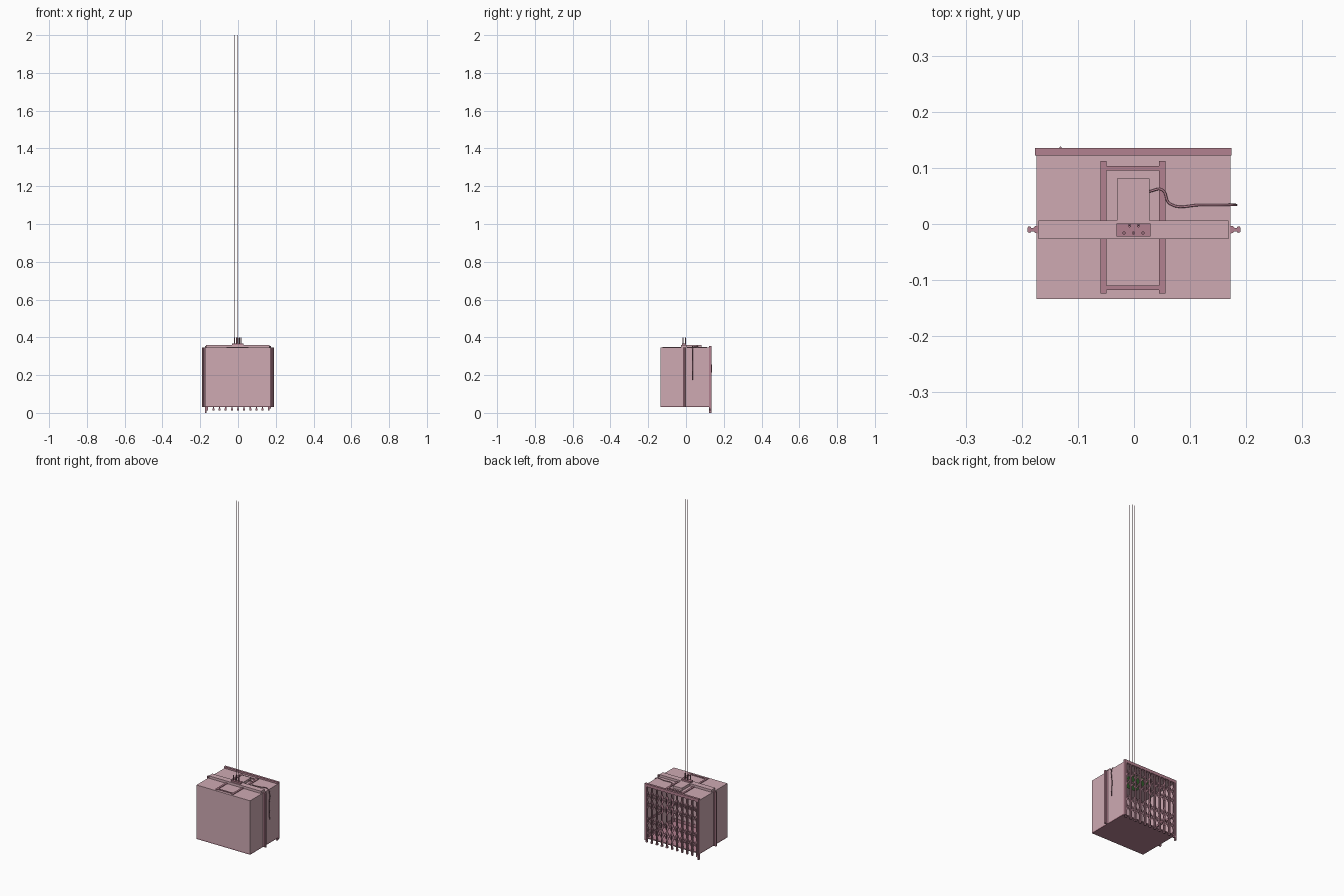
import bpy, bmesh, math
from mathutils import Vector

if "Cube" in bpy.data.objects:
    bpy.data.objects.remove(bpy.data.objects["Cube"])


def material(name, col):
    m = bpy.data.materials.new(name)
    m.diffuse_color = (*col, 1)
    m.use_nodes = True
    m.node_tree.nodes["Principled BSDF"].inputs["Base Color"].default_value = m.diffuse_color
    return m


PANEL = material("panel", (0.62, 0.40, 0.45))
TRIM = material("trim", (0.45, 0.22, 0.28))
GREEN = material("lamp_green", (0.12, 0.45, 0.10))


def finish(name, bm, mat):
    bmesh.ops.recalc_face_normals(bm, faces=bm.faces)
    me = bpy.data.meshes.new(name)
    bm.to_mesh(me)
    bm.free()
    ob = bpy.data.objects.new(name, me)
    bpy.context.collection.objects.link(ob)
    if mat:
        me.materials.append(mat)
    return ob


def add_box(bm, x, y, z):
    vs = bmesh.ops.create_cube(bm, size=1)["verts"]
    for v in vs:
        for i, (a, b) in enumerate((x, y, z)):
            v.co[i] = (a + b) / 2 + v.co[i] * (b - a)


def boxes(name, items, mat=PANEL):
    bm = bmesh.new()
    for it in items:
        add_box(bm, *it)
    return finish(name, bm, mat)


def add_strip(bm, x0, z0, x1, z1, y, w, t):
    # flat bar between two points in the gate plane
    a, b = Vector((x0, y, z0)), Vector((x1, y, z1))
    d = (b - a).normalized()
    n = Vector((-d.z, 0, d.x)) * w / 2
    pts = [a - n, b - n, b + n, a + n]
    lo = [bm.verts.new(p - Vector((0, t / 2, 0))) for p in pts]
    hi = [bm.verts.new(p + Vector((0, t / 2, 0))) for p in pts]
    bm.faces.new(lo)
    bm.faces.new(hi[::-1])
    for i in range(4):
        j = (i + 1) % 4
        bm.faces.new((lo[i], lo[j], hi[j], hi[i]))


def tube(name, pts, r, mat, kind="POLY", res=2):
    cu = bpy.data.curves.new(name, "CURVE")
    cu.dimensions = "3D"
    cu.bevel_depth = r
    cu.bevel_resolution = res
    cu.use_fill_caps = True
    sp = cu.splines.new(kind)
    if kind == "BEZIER":
        sp.bezier_points.add(len(pts) - 1)
        for p, c in zip(sp.bezier_points, pts):
            p.co = c
            p.handle_left_type = p.handle_right_type = "AUTO"
        sp.resolution_u = 6
    else:
        sp.points.add(len(pts) - 1)
        for p, c in zip(sp.points, pts):
            p.co = (*c, 1)
    ob = bpy.data.objects.new(name, cu)
    bpy.context.collection.objects.link(ob)
    cu.materials.append(mat)
    return ob


# Cabin shell: open at the back where the gate stands
L, R, F, B = -0.174, 0.172, -0.134, 0.122
boxes("cabin_floor", [((L, R), (F, B), (0.03, 0.036))], TRIM)
boxes("cabin_roof", [((L, R), (F, B), (0.34, 0.345))])
boxes("front_wall", [((L, R), (F, F + 0.006), (0.036, 0.34))])
boxes("side_walls", [((L, L + 0.005), (F + 0.006, B), (0.036, 0.34)),
                     ((R - 0.005, R), (F + 0.006, B), (0.036, 0.34))])

# Interior handrails and skirting
for name, z0, z1, off, t in (("handrails", 0.135, 0.147, 0.010, 0.006),
                             ("skirting", 0.036, 0.054, 0.005, 0.004)):
    boxes(name, [
        ((L + off, R - off), (F + off + 0.001, F + off + t), (z0, z1)),
        ((L + off, L + off + t), (F + off + t, B - 0.01), (z0, z1)),
        ((R - off - t, R - off), (F + off + t, B - 0.01), (z0, z1))], TRIM)
boxes("handrail_brackets",
      [((x - .004, x + .004), (F + .005, F + .012), (.138, .144)) for x in (-0.12, 0, 0.12)] +
      [((a, b), (y - .004, y + .004), (.138, .144)) for y in (-0.08, 0.06)
       for a, b in ((L + .004, L + .011), (R - .011, R - .004))], TRIM)

# Ceiling lamp
boxes("ceiling_lamp", [((-0.06, 0.06), (-0.06, 0.06), (0.334, 0.340))], GREEN)

# Roof frame, crosshead beam, hitch
boxes("roof_frame", [((-0.060, -0.049), (-0.124, 0.112), (0.345, 0.349)),
                     ((0.045, 0.056), (-0.124, 0.112), (0.345, 0.349)),
                     ((-0.049, 0.045), (0.095, 0.103), (0.345, 0.349)),
                     ((-0.049, 0.045), (-0.118, -0.110), (0.345, 0.349))], TRIM)
boxes("crosshead_beam", [((-0.170, 0.168), (-0.027, 0.006), (0.345, 0.359))])
boxes("control_box", [((-0.030, 0.028), (0.006, 0.081), (0.345, 0.360))])
boxes("hitch_plate", [((-0.031, 0.029), (-0.022, 0.001), (0.359, 0.368))], TRIM)

# Hoist ropes with their sockets
for i, (x, y) in enumerate(((-0.018, -0.016), (-0.001, -0.016), (0.016, -0.016),
                            (-0.008, -0.003), (0.008, -0.003))):
    tube(f"rope_{i}", [(x, y, 0.366), (x, y, 2.0)], 0.0011, TRIM, res=1)
    tube(f"rope_socket_{i}", [(x, y, 0.366), (x, y, 0.400)], 0.003, TRIM)

# Electric lead from control box, over the roof and down the side
tube("electric_lead", [(0.027, 0.058, 0.352), (0.050, 0.061, 0.350), (0.064, 0.036, 0.348),
                       (0.120, 0.034, 0.348), (0.170, 0.034, 0.349), (0.179, 0.034, 0.335),
                       (0.178, 0.034, 0.26), (0.181, 0.034, 0.175)], 0.0021, TRIM, "BEZIER")

# Guide rails on both sides
prof = [(0.171, 0.007), (0.176, 0.006), (0.179, 0.003), (0.183, 0.003),
        (0.185, 0.006), (0.189, 0.005), (0.190, 0.002)]
loop = prof + [(x, -y) for x, y in reversed(prof)]
for side, nm in ((1, "guide_rail_right"), (-1, "guide_rail_left")):
    bm = bmesh.new()
    f = bm.faces.new([bm.verts.new((side * x, y - 0.010, 0.03)) for x, y in loop])
    g = bmesh.ops.extrude_face_region(bm, geom=[f])["geom"]
    for v in g:
        if isinstance(v, bmesh.types.BMVert):
            v.co.z = 0.347
    bm.faces.ensure_lookup_table()
    finish(nm, bm, TRIM)

# Folding gate: top rail, uprights with feet, scissor lattice
boxes("gate_top_rail", [((-0.176, 0.174), (0.122, 0.135), (0.338, 0.355))], TRIM)
N = 11
xs = [-0.163 + i * 0.0326 for i in range(N)]
boxes("gate_uprights", [((x - .003, x + .003), (ya, ya + .003), (0.022, 0.338))
                        for x in xs for ya in (0.1225, 0.1315)], TRIM)
boxes("gate_feet", [((x - .005, x + .005), (0.1235, 0.1335), (0.013, 0.023)) for x in xs], TRIM)
boxes("gate_end_post", [((-0.176, -0.168), (0.122, 0.135), (0.0, 0.338)),
                        ((0.168, 0.174), (0.122, 0.135), (0.024, 0.338))], TRIM)
bm = bmesh.new()
for lo, hi in ((0.205, 0.315), (0.055, 0.165)):
    mid = (lo + hi) / 2
    for i in range(N - 2):
        add_strip(bm, xs[i], lo, xs[i + 2], hi, 0.1272, 0.006, 0.0016)
        add_strip(bm, xs[i], hi, xs[i + 2], lo, 0.1298, 0.006, 0.0016)
    # half bars closing both ends
    for a, b, s in ((xs[0], xs[1], 1), (xs[-1], xs[-2], -1)):
        add_strip(bm, a, mid, b, hi, 0.1272 if s > 0 else 0.1298, 0.006, 0.0016)
        add_strip(bm, a, mid, b, lo, 0.1298 if s > 0 else 0.1272, 0.006, 0.0016)
finish("gate_lattice", bm, TRIM)

# Gate handle
tube("gate_handle", [(-0.131, 0.133, 0.213), (-0.131, 0.1365, 0.216),
                     (-0.131, 0.1365, 0.254), (-0.131, 0.133, 0.257)], 0.0018, TRIM)
